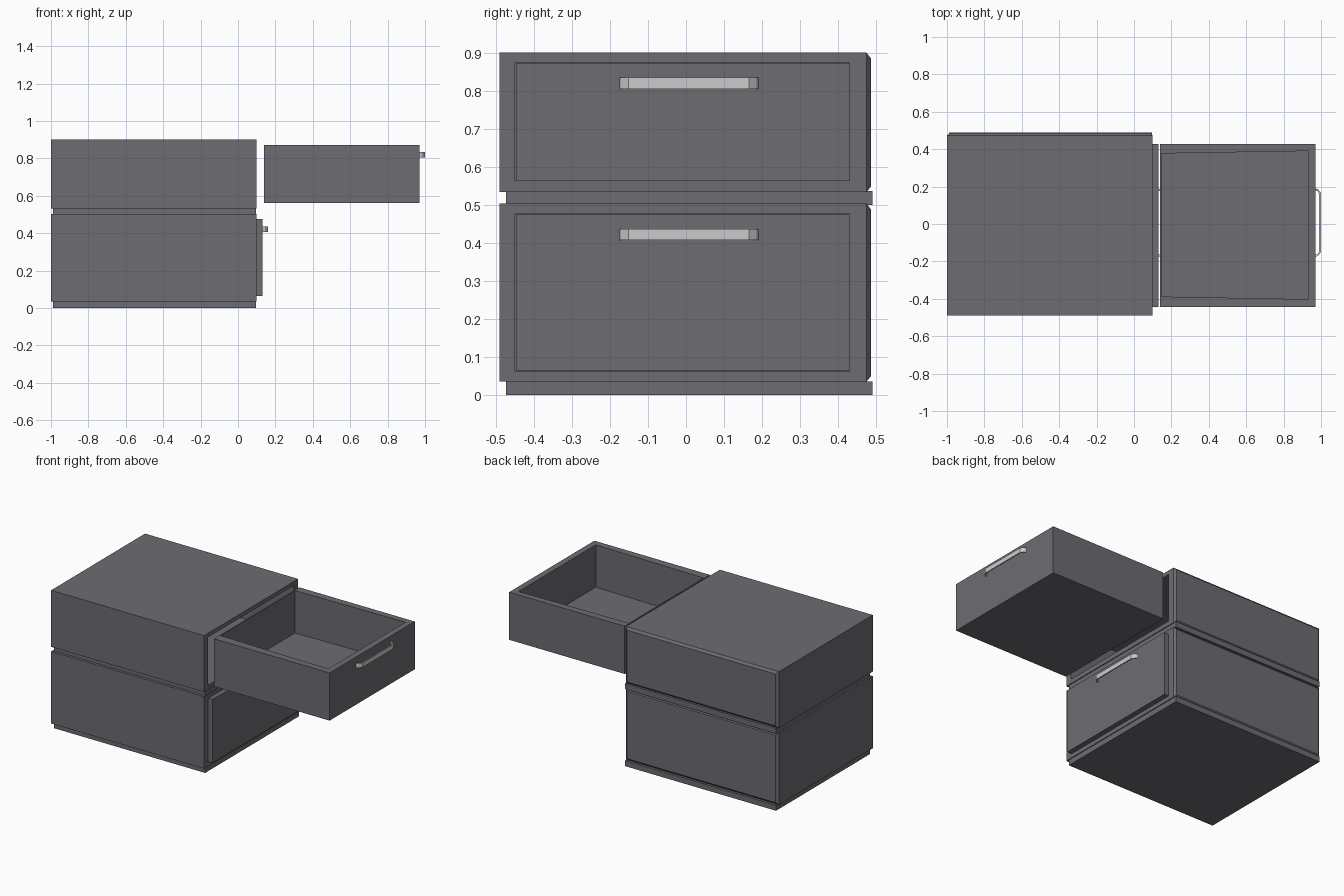
import bpy, bmesh

if "Cube" in bpy.data.objects:
    bpy.data.objects.remove(bpy.data.objects["Cube"])

body_mat = bpy.data.materials.new("dark_grey")
body_mat.diffuse_color = (0.15, 0.15, 0.17, 1)
body_mat.use_nodes = True
body_mat.node_tree.nodes["Principled BSDF"].inputs["Base Color"].default_value = body_mat.diffuse_color
handle_mat = bpy.data.materials.new("light_grey")
handle_mat.diffuse_color = (0.6, 0.6, 0.6, 1)
handle_mat.use_nodes = True
handle_mat.node_tree.nodes["Principled BSDF"].inputs["Base Color"].default_value = handle_mat.diffuse_color


def finish(name, bm, mat=body_mat):
    bmesh.ops.recalc_face_normals(bm, faces=bm.faces[:])
    me = bpy.data.meshes.new(name)
    bm.to_mesh(me)
    bm.free()
    ob = bpy.data.objects.new(name, me)
    bpy.context.collection.objects.link(ob)
    me.materials.append(mat)
    return ob


def loft(name, rings, mat=body_mat):
    """Closed solid through rings that share a vertex count."""
    bm = bmesh.new()
    vs = [[bm.verts.new(p) for p in r] for r in rings]
    n = len(rings[0])
    for a, b in zip(vs, vs[1:]):
        for i in range(n):
            j = (i + 1) % n
            bm.faces.new((a[i], a[j], b[j], b[i]))
    bm.faces.new(vs[0])
    bm.faces.new(vs[-1])
    return finish(name, bm, mat)


def box(name, x, y, z):
    ring = lambda h: [(x[0], y[0], h), (x[1], y[0], h), (x[1], y[1], h), (x[0], y[1], h)]
    return loft(name, [ring(z[0]), ring(z[1])])


def cut(ob, cutter):
    mod = ob.modifiers.new("cut", 'BOOLEAN')
    mod.operation = 'DIFFERENCE'
    mod.solver = 'EXACT'
    mod.object = cutter
    cutter.hide_render = True
    bpy.context.view_layer.objects.active = ob
    bpy.ops.object.modifier_apply(modifier=mod.name)
    bpy.data.objects.remove(cutter)


def shell(name, z0, z1, hole):
    # outer case with a chamfered rear, hollowed from the drawer side
    def ring(y, d):
        return [(-1 + d, y, z0 + d), (0.1 - d, y, z0 + d),
                (0.1 - d, y, z1 - d), (-1 + d, y, z1 - d)]
    ob = loft(name, [ring(-0.49, 0), ring(0.474, 0), ring(0.486, 0.015)])
    cut(ob, box("cavity", (-0.95, 0.3), (-0.45, 0.43), hole))


def drawer(name, x1, z0, z1):
    # open-topped tray with a slightly tapered inside and thin rear wall
    x0 = x1 - 0.83
    ob = box(name + "_drawer", (x0, x1), (-0.445, 0.429), (z0, z1))
    inner = lambda h: [(x0 + 0.006, -0.388, h), (x1 - 0.04, -0.402, h),
                       (x1 - 0.04, 0.39, h), (x0 + 0.006, 0.377, h)]
    cut(ob, loft("inside", [inner(z0 + 0.035), inner(z1 + 0.1)]))
    # bar handle bent to meet the drawer front at both ends
    t, mid, zc = 0.01, 0.0075, z1 - 0.054
    path = [(-0.002, 0.183, 0.183 - t), (0.014, 0.178, 0.178 - t), (0.03, 0.158, 0.15)]
    rings = []
    for s, pts in ((1, path), (-1, path[::-1])):
        for dx, yo, yi in pts:
            xi = dx - (t if dx > 0.02 else 0)
            rings.append([(x1 + dx, mid + s * yo, zc - 0.015), (x1 + dx, mid + s * yo, zc + 0.015),
                          (x1 + xi, mid + s * yi, zc + 0.012), (x1 + xi, mid + s * yi, zc - 0.012)])
    loft(name + "_handle", rings, handle_mat)


# cabinet cases
shell("upper_case", 0.533, 0.9, (0.563, 0.874))
shell("lower_case", 0.035, 0.503, (0.062, 0.477))

# recessed plinth and spacer between the cases
for name, z in (("plinth", (0, 0.036)), ("spacer", (0.50, 0.536))):
    box(name, (-0.99, 0.095), (-0.473, 0.49), z)

# drawers: upper pulled out, lower closed
drawer("upper", 0.97, 0.563, 0.873)
drawer("lower", 0.13, 0.064, 0.476)
